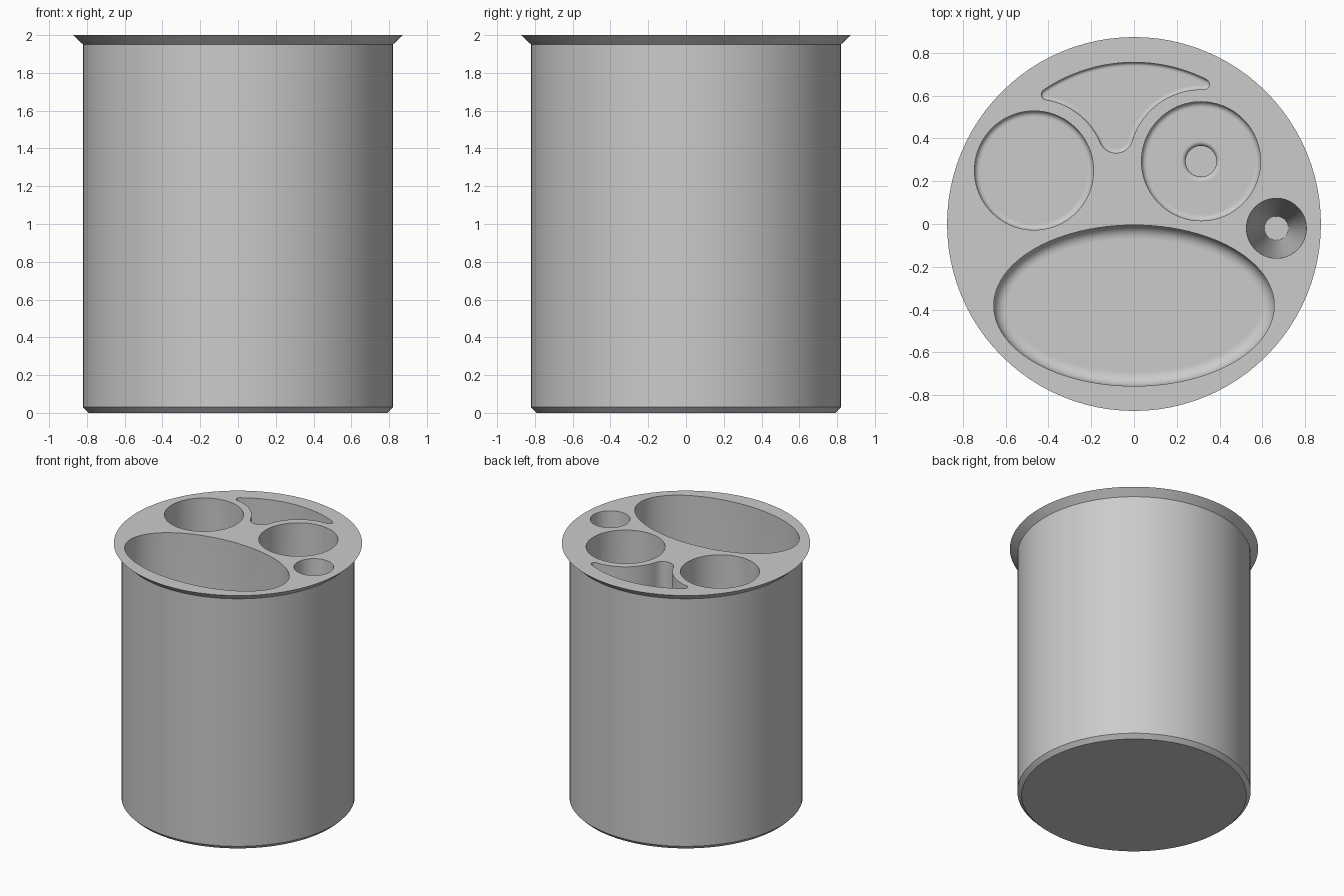
import bpy, bmesh
from math import cos, sin, pi, atan2, sqrt
from mathutils import Vector

if "Cube" in bpy.data.objects:
    bpy.data.objects.remove(bpy.data.objects["Cube"], do_unlink=True)

grey = bpy.data.materials.new("plain grey")
grey.use_nodes = True
grey.diffuse_color = (0.6, 0.6, 0.6, 1)
grey.node_tree.nodes["Principled BSDF"].inputs["Base Color"].default_value = (0.6, 0.6, 0.6, 1)

TOP = 2.0
OVER = 2.1  # cutters reach above the rim


def loft(name, rings):
    """Closed solid through a stack of equal-length rings of 3D points, bottom first."""
    bm = bmesh.new()
    loops = [[bm.verts.new(p) for p in ring] for ring in rings]
    n = len(loops[0])
    for a, b in zip(loops, loops[1:]):
        for i in range(n):
            j = (i + 1) % n
            bm.faces.new((a[i], a[j], b[j], b[i]))
    bm.faces.new(loops[0][::-1])
    bm.faces.new(loops[-1])
    bmesh.ops.recalc_face_normals(bm, faces=bm.faces)
    mesh = bpy.data.meshes.new(name)
    bm.to_mesh(mesh)
    bm.free()
    mesh.materials.append(grey)
    obj = bpy.data.objects.new(name, mesh)
    bpy.context.collection.objects.link(obj)
    return obj


def ellipse(cx, cy, a, b, z, n=96):
    return [(cx + a * cos(2 * pi * i / n), cy + b * sin(2 * pi * i / n), z) for i in range(n)]


def revolve(name, cx, cy, profile):
    return loft(name, [ellipse(cx, cy, r, r, z) for r, z in profile])


def fillet(floor, radius, steps=6):
    """(inset, height) pairs from the flat floor up the rounded foot of a wall."""
    pairs = [(radius + 0.006, floor)]
    for i in range(steps + 1):
        t = pi / 2 * i / steps
        pairs.append((radius * (1 - sin(t)), floor + radius * (1 - cos(t))))
    return pairs + [(0, OVER)]


# Crescent outline: tangent arcs that hug the two round wells and the rim
LEFT, RIGHT, MID = Vector((-0.467, 0.25)), Vector((0.313, 0.293)), Vector((0, 0))
WELL, HUG, OUTER, TIP, NECK = 0.278, 0.335, 0.755, 0.025, 0.08


def meet(p, rp, q, rq):
    """Upper crossing point of two circles."""
    d = q - p
    dist = d.length
    along = (dist * dist + rp * rp - rq * rq) / (2 * dist)
    u = d / dist
    side = Vector((-u.y, u.x)) * sqrt(rp * rp - along * along)
    return max((p + u * along + side, p + u * along - side), key=lambda v: v.y)


def angle(a, b):
    return atan2(b.y - a.y, b.x - a.x)


def arc(c, r, a0, a1, n, turn):
    sweep = (a1 - a0) % (2 * pi) if turn > 0 else -((a0 - a1) % (2 * pi))
    return [c + r * Vector((cos(a0 + sweep * i / n), sin(a0 + sweep * i / n)))
            for i in range(n + 1)]


tip_l = meet(LEFT, HUG + TIP, MID, OUTER - TIP)
tip_r = meet(RIGHT, HUG + TIP, MID, OUTER - TIP)
neck = meet(LEFT, HUG + NECK, RIGHT, HUG + NECK)


def crescent(d, z):
    """Crescent ring moved inward by d."""
    pts = arc(MID, OUTER - d, angle(MID, tip_r), angle(MID, tip_l), 28, 1)[:-1]
    pts += arc(tip_l, TIP - d, angle(MID, tip_l), angle(tip_l, LEFT), 10, 1)[:-1]
    pts += arc(LEFT, HUG + d, angle(LEFT, tip_l), angle(LEFT, neck), 18, -1)[:-1]
    pts += arc(neck, NECK - d, angle(neck, LEFT), angle(neck, RIGHT), 16, 1)[:-1]
    pts += arc(RIGHT, HUG + d, angle(RIGHT, neck), angle(RIGHT, tip_r), 18, -1)[:-1]
    pts += arc(tip_r, TIP - d, angle(tip_r, RIGHT), angle(MID, tip_r), 10, 1)[:-1]
    return [(p.x, p.y, z) for p in pts]


# Body: chamfered foot, straight wall, flared rim
body = revolve("holder_body", 0, 0,
               [(0.79, 0), (0.82, 0.03), (0.82, 1.95), (0.873, TOP)])

# Wells to cut from the top
FLOOR = 0.1
oval = loft("oval_well", [ellipse(0, -0.381, 0.655 - d, 0.376 - d, z)
                          for d, z in fillet(FLOOR, 0.06)])
left_well = revolve("left_well", *LEFT, [(WELL - d, z) for d, z in fillet(FLOOR, 0.025)])
crescent_well = loft("crescent_well", [crescent(d, z) for d, z in fillet(FLOOR, 0.017)])
funnel = revolve("funnel_well", 0.665, -0.02, [(0.056, FLOOR), (0.14, TOP), (0.14, OVER)])

# Right well has a small, round-edged hole sunk in its floor
HOLE, LIP, SHELF = 0.072, 0.02, 0.2
lip = [(HOLE + LIP * (1 - cos(pi / 2 * i / 5)), SHELF - LIP * (1 - sin(pi / 2 * i / 5)))
       for i in range(6)]
right_well = revolve("right_well", *RIGHT,
                     [(HOLE, FLOOR)] + lip + [(HOLE + LIP + 0.006, SHELF)]
                     + [(WELL - d, z) for d, z in fillet(SHELF, 0.025)])

# Cut every well, then remove the cutters
bpy.context.view_layer.objects.active = body
body.select_set(True)
for cutter in (oval, left_well, right_well, crescent_well, funnel):
    cutter.hide_render = True
    mod = body.modifiers.new(cutter.name, "BOOLEAN")
    mod.operation = "DIFFERENCE"
    mod.solver = "EXACT"
    mod.object = cutter
    bpy.ops.object.modifier_apply(modifier=mod.name)
    bpy.data.objects.remove(cutter, do_unlink=True)

bpy.ops.object.shade_smooth_by_angle(angle=pi / 6)
